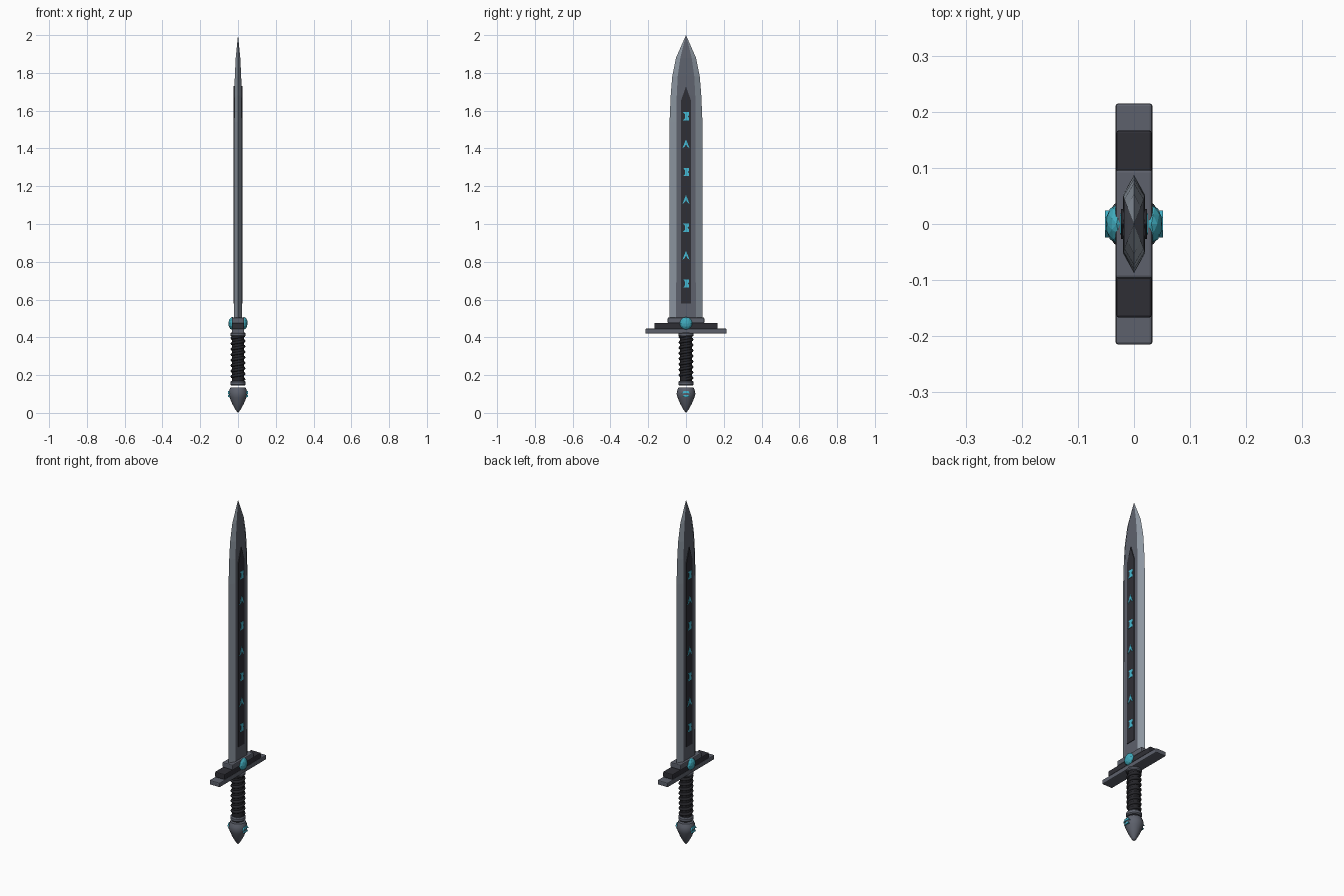
import bpy, bmesh, math
from mathutils import Matrix

cube = bpy.data.objects.get("Cube")
if cube:
    bpy.data.objects.remove(cube, do_unlink=True)


def material(name, r, g, b):
    m = bpy.data.materials.new(name)
    m.use_nodes = True
    m.diffuse_color = (r, g, b, 1)
    m.node_tree.nodes["Principled BSDF"].inputs["Base Color"].default_value = (r, g, b, 1)
    return m


EDGE = material("polished edge steel", .27, .31, .36)
STEEL = material("dark steel", .11, .12, .15)
DARK = material("blackened metal", .028, .028, .036)
LEATHER = material("black leather", .018, .018, .022)
CYAN = material("glowing cyan", .06, .50, .66)
GEM = material("teal gem", .05, .40, .50)


def make(name, bm, *mats, smooth=False):
    bmesh.ops.recalc_face_normals(bm, faces=bm.faces)
    me = bpy.data.meshes.new(name)
    bm.to_mesh(me)
    bm.free()
    ob = bpy.data.objects.new(name, me)
    bpy.context.collection.objects.link(ob)
    for m in mats:
        me.materials.append(m)
    if smooth:
        bpy.ops.object.select_all(action='DESELECT')
        ob.select_set(True)
        bpy.context.view_layer.objects.active = ob
        bpy.ops.object.shade_smooth_by_angle(angle=math.radians(35))
    return ob


def box(name, hx, hy, z0, z1, mat):
    bm = bmesh.new()
    bmesh.ops.create_cube(bm, size=1, matrix=Matrix.Translation((0, 0, (z0 + z1) / 2))
                          @ Matrix.Diagonal((2 * hx, 2 * hy, z1 - z0, 1)))
    bmesh.ops.bevel(bm, geom=bm.edges[:], offset=.005, segments=2, profile=.5, affect='EDGES')
    return make(name, bm, mat)


def lathe(name, profile, mat, n=16):
    bm = bmesh.new()
    vs = [bm.verts.new((r, 0, z)) for r, z in profile]
    es = [bm.edges.new(p) for p in zip(vs, vs[1:])]
    bmesh.ops.spin(bm, geom=vs + es, cent=(0, 0, 0), axis=(0, 0, 1), angle=math.tau, steps=n)
    bmesh.ops.remove_doubles(bm, verts=bm.verts, dist=1e-5)
    return make(name, bm, mat, smooth=True)


def plate(name, outline, x, z, thick, mat, side):
    """Thin plate on one flat of the sword; outline is in (y, z)."""
    bm = bmesh.new()
    f = bm.faces.new([bm.verts.new((x, a, z + b)) for a, b in outline])
    ext = bmesh.ops.extrude_face_region(bm, geom=[f])["geom"]
    bmesh.ops.translate(bm, vec=(thick, 0, 0),
                        verts=[v for v in ext if isinstance(v, bmesh.types.BMVert)])
    if side < 0:
        bmesh.ops.rotate(bm, verts=bm.verts, matrix=Matrix.Rotation(math.pi, 3, 'Z'))
    return make(name, bm, mat)


# Blade: hexagonal sections lofted to the point (z, edge, flat, thickness)
sections = [(.49, .088, .052, .02), (1.54, .087, .05, .02), (1.68, .081, .049, .019),
            (1.78, .073, .044, .017), (1.88, .053, .03, .012)]
bm = bmesh.new()
rings = [[bm.verts.new((x, y, z)) for x, y in
          ((0, e), (t, f), (t, -f), (0, -e), (-t, -f), (-t, f))] for z, e, f, t in sections]
tip = bm.verts.new((0, 0, 2))
for k, ring in enumerate(rings):
    for i in range(6):
        j = (i + 1) % 6
        top = [rings[k + 1][j], rings[k + 1][i]] if k + 1 < len(rings) else [tip]
        bm.faces.new([ring[i], ring[j]] + top).material_index = int(i in (1, 4))
bm.faces.new(rings[0])
make("blade", bm, EDGE, STEEL)

# Fuller strips and rune plates on both flats
strip = [(-.027, .58), (.027, .58), (.027, 1.65), (0, 1.73), (-.027, 1.65)]
notch = [(-.016, .022), (.017, .022), (.017, .008), (.009, 0), (.017, -.008), (.017, -.022),
         (-.016, -.022), (-.004, -.009), (-.004, .009)]
chevron = [(0, .026), (.019, -.021), (.008, -.014), (0, -.001), (-.008, -.014), (-.019, -.021)]
crown = [(-.024, 0), (-.012, .017), (.012, .017), (.024, 0), (.01, .005), (-.01, .005)]
bar = [(-.018, -.015), (.018, -.015), (.012, -.006), (-.012, -.006)]
for side, label in ((1, "left"), (-1, "right")):
    plate("fuller_strip_" + label, strip, .016, 0, .007, DARK, side)
    for i in range(7):
        plate(f"rune_{label}_{i + 1}", chevron if i % 2 else notch,
              .022, .685 + i * .1475, .003, CYAN, side)
    for part, shape in (("upper", crown), ("lower", bar)):
        plate(f"pommel_mark_{part}_{label}", shape, .043, .1, .009, CYAN, side)
    # Faceted guard gem
    bm = bmesh.new()
    bmesh.ops.create_icosphere(bm, subdivisions=2, radius=1, matrix=Matrix.Translation(
        (side * .031, 0, .474)) @ Matrix.Diagonal((.02, .034, .034, 1)))
    make("guard_gem_" + label, bm, GEM)

# Stepped crossguard
box("guard_top", .033, .097, .475, .505, STEEL)
box("guard_middle", .032, .167, .445, .477, DARK)
box("guard_bottom", .033, .215, .42, .446, STEEL)

# Grip with spiral wrap
lathe("grip_core", [(0, .16), (.032, .16), (.032, .42), (0, .42)], LEATHER)
bm = bmesh.new()
bmesh.ops.create_circle(bm, segments=8, radius=.0085,
                        matrix=Matrix.Translation((.031, 0, .178)) @ Matrix.Rotation(math.pi / 2, 4, 'X'))
wrap = make("grip_wrap", bm, LEATHER)
screw = wrap.modifiers.new("spiral", 'SCREW')
screw.axis = 'Z'
screw.screw_offset = .029
screw.iterations = 8
screw.steps = screw.render_steps = 20

# Collars and pommel
for name, z, h in (("upper_collar", .405, .02), ("lower_collar", .144, .026)):
    lathe(name, [(0, z), (.036, z), (.041, z + .006), (.041, z + h - .006),
                 (.036, z + h), (0, z + h)], STEEL)
lathe("pommel", [(0, .135), (.04, .135), (.047, .118), (.05, .1), (.044, .08),
                 (.03, .047), (.013, .016), (0, 0)], STEEL)
